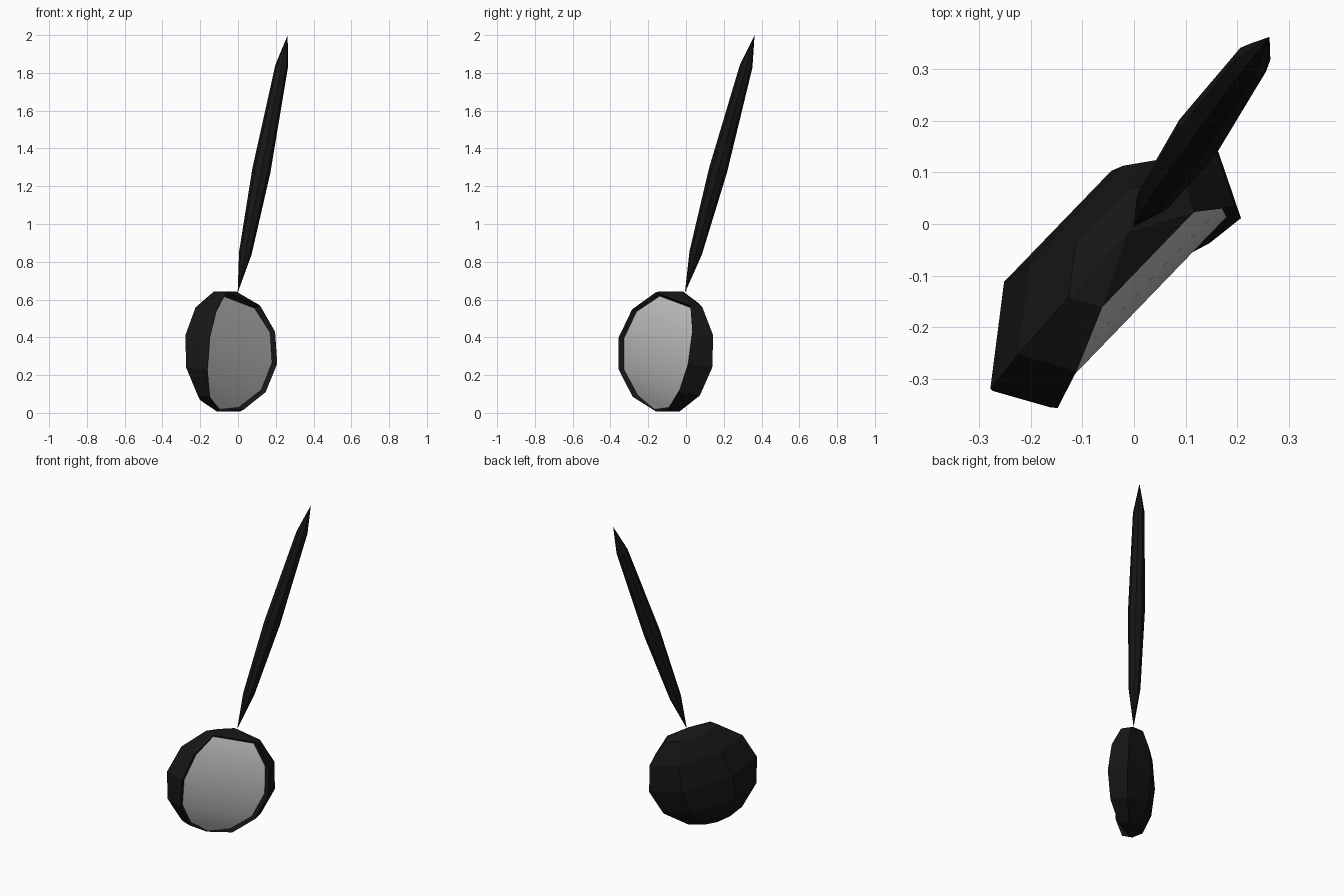
import bpy, bmesh, math
from mathutils import Vector

if "Cube" in bpy.data.objects:
    bpy.data.objects.remove(bpy.data.objects["Cube"])

def material(name, v):
    m = bpy.data.materials.new(name)
    m.diffuse_color = (v, v, v, 1)
    m.use_nodes = True
    m.node_tree.nodes["Principled BSDF"].inputs["Base Color"].default_value = m.diffuse_color
    return m

black = material("black_plastic", 0.008)
silver = material("mirror_silver", 0.5)

def add_object(name, bm, mat):
    me = bpy.data.meshes.new(name)
    bm.to_mesh(me)
    ob = bpy.data.objects.new(name, me)
    me.materials.append(mat)
    bpy.context.collection.objects.link(ob)
    return ob

def spindle(bm, rings, south, north):
    """Skin closed rings, capped with a pole at each end; returns face grid."""
    rows = [[bm.verts.new(c) for c in r] for r in rings]
    a, b = bm.verts.new(south), bm.verts.new(north)
    n = len(rows[0])
    grid = []
    for i in range(n):
        j = (i + 1) % n
        strip = [bm.faces.new((a, rows[0][j], rows[0][i]))]
        for r, s in zip(rows, rows[1:]):
            strip.append(bm.faces.new((r[i], r[j], s[j], s[i])))
        strip.append(bm.faces.new((b, rows[-1][i], rows[-1][j])))
        grid.append(strip)
    bmesh.ops.recalc_face_normals(bm, faces=bm.faces[:])
    return grid

# Head frame: n = mirror direction, p = long axis, q = across
az, tilt = math.radians(46), math.radians(15)
u = Vector((math.cos(az), math.sin(az), 0))
n = Vector((math.sin(az), -math.cos(az), 0))
p = (Vector((0, 0, 1)) * math.cos(tilt) + u * math.sin(tilt) - n * 0.04).normalized()
q = u * math.cos(tilt) - Vector((0, 0, 1)) * math.sin(tilt)
n = (n - p * n.dot(p)).normalized()
C, R = Vector((-0.061, -0.087, 0.325)), 0.33

# Housing: hexagonal section swept through a six-step arc
section = [(0.265, 0.125), (-0.265, 0.125), (-R, 0.005),
           (-0.155, -0.12), (0.155, -0.12), (R, 0.005)]
rings = []
for k in range(5, 0, -1):
    t = math.pi * k / 6
    s = math.sin(t)
    rings.append([C + p * R * math.cos(t) + q * a * s + n * b * s for a, b in section])
bm = bmesh.new()
grid = spindle(bm, rings, C - p * R, C + p * R)

# Recess in the front of the housing for the glass
front = grid[0][:-1]
bmesh.ops.inset_region(bm, faces=front, thickness=0.018, use_even_offset=True)
for v in {v for f in front for v in f.verts}:
    d = abs((v.co - C).dot(p))
    v.co -= n * (0.022 if d < 0.22 else 0.035 if d < 0.3 else 0.0)

# Mirror glass: the recessed faces as their own smooth part
glass = bmesh.new()
made = {}
for f in front:
    for v in f.verts:
        if v not in made:
            made[v] = glass.verts.new(v.co)
    glass.faces.new([made[v] for v in f.verts]).smooth = True
bmesh.ops.delete(bm, geom=front, context='FACES')
add_object("mirror_housing", bm, black)
add_object("mirror_glass", glass, silver)

# Stalk: slim pointed spindle
base, tip = Vector((-0.002, -0.006, 0.635)), Vector((0.263, 0.363, 2.0))
axis = (tip - base).normalized()
side = axis.cross(n).normalized()
other = axis.cross(side)
rings = []
for t, r in ((0.155, 0.034), (0.475, 0.049), (0.88, 0.034)):
    rings.append([base.lerp(tip, t) + r * (side * math.cos(i * math.pi / 4)
                  + other * math.sin(i * math.pi / 4)) for i in range(8)])
bm = bmesh.new()
spindle(bm, rings, base, tip)
add_object("stalk", bm, black)
